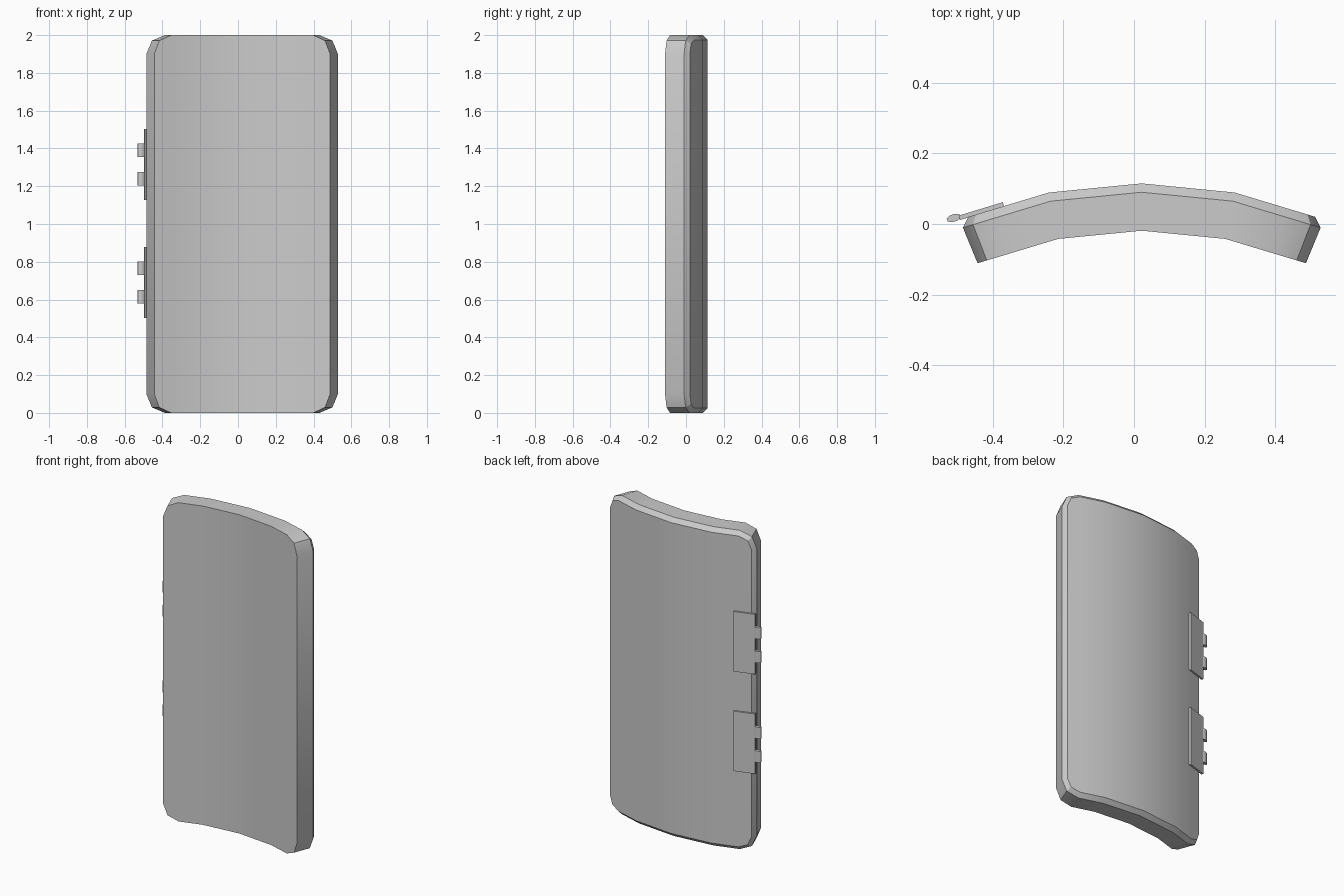
import bpy, bmesh, math
from mathutils import Matrix

if "Cube" in bpy.data.objects:
    bpy.data.objects.remove(bpy.data.objects["Cube"])

grey = bpy.data.materials.new("light_grey")
grey.diffuse_color = (0.6, 0.6, 0.6, 1)
grey.use_nodes = True
grey.node_tree.nodes["Principled BSDF"].inputs["Base Color"].default_value = grey.diffuse_color

CX, CY = 0.022, -1.24            # axis of the curved panel
HALF = math.radians(22.4)        # half opening angle
HALF_W = 0.51                    # half width, to convert lengths to s


def arc_point(s, r):
    """Point on a four-segment polyline arc, s from -1 to 1."""
    i = max(-2, min(1, math.floor(s * 2)))
    t = s * 2 - i
    a, b = i * HALF / 2, (i + 1) * HALF / 2
    x = (1 - t) * math.sin(a) + t * math.sin(b)
    y = (1 - t) * math.cos(a) + t * math.cos(b)
    return CX + r * x, CY + r * y


def columns(inset):
    """Columns (s, bottom z) across the panel, with rounded corners."""
    r = 0.1 - inset
    left = [(-1 + (inset + d) / HALF_W, inset + z)
            for d, z in ((0, r), (0.293 * r, 0.293 * r), (r, 0))]
    mid = [(s, inset) for s in (-0.5, 0, 0.5)]
    return left + mid + [(-s, z) for s, z in reversed(left)]


def finish(bm, name, smooth=True):
    bmesh.ops.recalc_face_normals(bm, faces=bm.faces)
    me = bpy.data.meshes.new(name)
    bm.to_mesh(me)
    bm.free()
    me.materials.append(grey)
    ob = bpy.data.objects.new(name, me)
    bpy.context.collection.objects.link(ob)
    if smooth:
        bpy.ops.object.select_all(action='DESELECT')
        ob.select_set(True)
        bpy.context.view_layer.objects.active = ob
        bpy.ops.object.shade_smooth_by_angle(angle=math.radians(30))
    return ob


# curved door panel: front layer, back rim, inset back face
bm = bmesh.new()
layers = []
for radius, inset in ((1.221, 0), (1.33, 0), (1.355, 0.025)):
    low, high = [], []
    for s, z in columns(inset):
        x, y = arc_point(s, radius)
        low.append(bm.verts.new((x, y, z)))
        high.append(bm.verts.new((x, y, 2 - z)))
    layers.append((low, high))
for low, high in (layers[0], layers[-1]):
    for i in range(len(low) - 1):
        bm.faces.new((low[i], low[i + 1], high[i + 1], high[i]))
rings = [low + high[::-1] for low, high in layers]
for a, b in zip(rings, rings[1:]):
    n = len(a)
    for i in range(n):
        j = (i + 1) % n
        bm.faces.new((a[i], a[j], b[j], b[i]))
finish(bm, "door_panel")

# two hinges on the back left edge, each a plate with two knuckles
TILT = Matrix.Rotation(math.radians(16.9), 4, 'Z')
for label, zc in (("lower", 0.69), ("upper", 1.315)):
    bm = bmesh.new()
    bmesh.ops.create_cube(bm, size=1, matrix=Matrix.Translation((-0.4325, 0.0365, zc))
                          @ TILT @ Matrix.Diagonal((0.131, 0.013, 0.376, 1)))
    finish(bm, label + "_hinge_plate", False)
    for k, dz in enumerate((-0.075, 0.075)):
        bm = bmesh.new()
        bmesh.ops.create_cone(bm, cap_ends=True, segments=8, radius1=1, radius2=1, depth=1,
                              matrix=Matrix.Translation((-0.511, 0.017, zc + dz))
                              @ TILT @ Matrix.Diagonal((0.021, 0.011, 0.072, 1))
                              @ Matrix.Rotation(math.pi / 8, 4, 'Z'))
        finish(bm, f"{label}_hinge_knuckle_{k + 1}")
